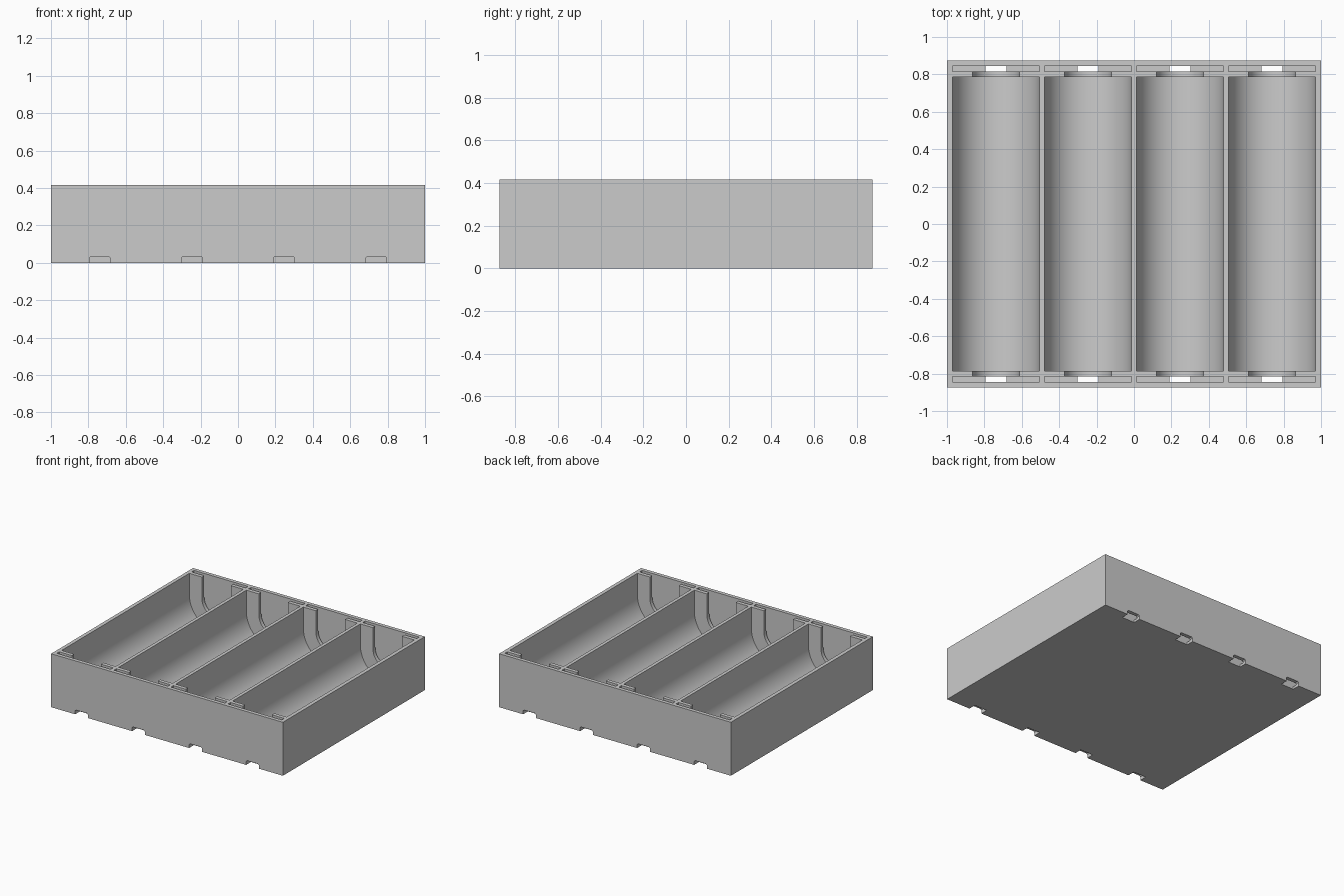
import bpy, bmesh, math

default = bpy.data.objects.get("Cube")
if default:
    bpy.data.objects.remove(default, do_unlink=True)

# Main dimensions
WIDTH, DEPTH, HEIGHT = 2.0, 1.75, 0.417
PITCH = 0.492
CENTRES = [PITCH * (i - 1.5) for i in range(4)]
RADIUS, FLOOR = 0.233, 0.02
AXIS_Z = FLOOR + RADIUS
ABOVE = HEIGHT + 0.1
SLOT_IN, SLOT_OUT = 0.816, 0.846

grey = bpy.data.materials.new("light grey plastic")
grey.use_nodes = True
colour = (0.6, 0.6, 0.6, 1)
grey.diffuse_color = colour
grey.node_tree.nodes["Principled BSDF"].inputs["Base Color"].default_value = colour


def rectangle(half, low, high):
    return [(-half, low), (half, low), (half, high), (-half, high)]


def u_shape(radius, segments):
    """Half circle at the bottom, straight sides running out of the top."""
    arc = [math.pi * (1 + i / segments) for i in range(segments + 1)]
    points = [(radius * math.cos(a), AXIS_Z + radius * math.sin(a)) for a in arc]
    return points + [(radius, ABOVE), (-radius, ABOVE)]


def make_prisms(name, profile, centres, spans):
    """Extrude an x-z profile along y, once for each centre and y span."""
    bm = bmesh.new()
    for cx in centres:
        for y0, y1 in spans:
            front = bm.faces.new([bm.verts.new((cx + x, y0, z)) for x, z in profile])
            moved = bmesh.ops.extrude_face_region(bm, geom=[front], use_keep_orig=True)
            verts = [v for v in moved["geom"] if isinstance(v, bmesh.types.BMVert)]
            bmesh.ops.translate(bm, vec=(0, y1 - y0, 0), verts=verts)
    bmesh.ops.recalc_face_normals(bm, faces=bm.faces)
    mesh = bpy.data.meshes.new(name)
    bm.to_mesh(mesh)
    bm.free()
    mesh.materials.append(grey)
    obj = bpy.data.objects.new(name, mesh)
    bpy.context.collection.objects.link(obj)
    return obj


def both_ends(inner, outer):
    return [(-outer, -inner), (inner, outer)]


# Solid tray block
tray = make_prisms("cell_tray", rectangle(WIDTH / 2, 0, HEIGHT), [0],
                   [(-DEPTH / 2, DEPTH / 2)])

# Wire notch with chamfered upper corners
notch = [(-0.055, -0.1), (0.055, -0.1), (0.055, 0.027), (0.047, 0.035),
         (-0.047, 0.035), (-0.055, 0.027)]

# Troughs, end windows, contact slots and bottom notches
cutters = [
    make_prisms("trough_cutter", u_shape(RADIUS, 48), CENTRES, [(-0.787, 0.787)]),
    make_prisms("window_cutter", u_shape(0.125, 32), CENTRES, [(-0.83, 0.83)]),
    make_prisms("slot_cutter", rectangle(RADIUS, FLOOR, ABOVE), CENTRES,
                both_ends(SLOT_IN, SLOT_OUT)),
    make_prisms("notch_cutter", notch, CENTRES, both_ends(SLOT_IN, DEPTH)),
]

bpy.ops.object.select_all(action="DESELECT")
tray.select_set(True)
bpy.context.view_layer.objects.active = tray
for cutter in cutters:
    cut = tray.modifiers.new(cutter.name, "BOOLEAN")
    cut.operation, cut.solver, cut.object = "DIFFERENCE", "EXACT", cutter
    bpy.ops.object.modifier_apply(modifier=cut.name)
    bpy.data.objects.remove(cutter, do_unlink=True)

bpy.ops.object.shade_smooth_by_angle(angle=math.radians(30))
